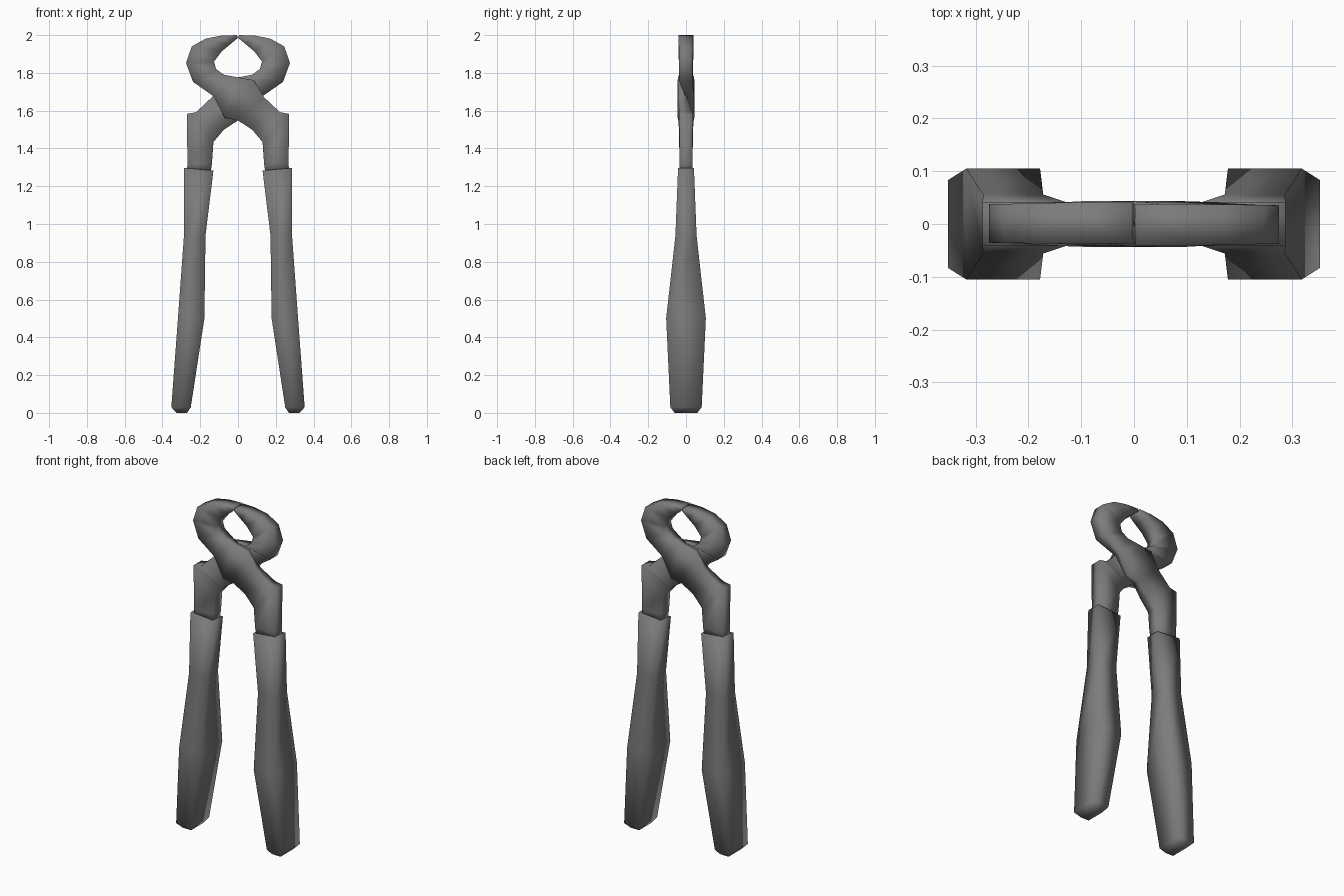
import bpy, bmesh
from math import pi
from mathutils import Matrix

cube = bpy.data.objects.get("Cube")
if cube:
    bpy.data.objects.remove(cube, do_unlink=True)

steel = bpy.data.materials.new("dark_grey_steel")
steel.use_nodes = True
steel.diffuse_color = (0.2, 0.2, 0.2, 1)
steel.node_tree.nodes["Principled BSDF"].inputs["Base Color"].default_value = (0.2, 0.2, 0.2, 1)


def loft(name, sections, turned):
    """Skin four-sided sections: (xa, za, xb, zb, front y, back y)."""
    bm = bmesh.new()
    rings = []
    for xa, za, xb, zb, y0, y1 in sections:
        corners = ((xa, y0, za), (xa, y1, za), (xb, y1, zb), (xb, y0, zb))
        rings.append([bm.verts.new(c) for c in corners])
    for low, high in zip(rings, rings[1:]):
        for i in range(4):
            j = (i + 1) % 4
            bm.faces.new((low[i], low[j], high[j], high[i]))
    bm.faces.new(rings[0])
    bm.faces.new(rings[-1])
    if turned:
        bm.transform(Matrix.Rotation(pi, 4, 'Z'))
    bmesh.ops.recalc_face_normals(bm, faces=bm.faces)
    for f in bm.faces:
        f.smooth = True
    mesh = bpy.data.meshes.new(name)
    bm.to_mesh(mesh)
    bm.free()
    mesh.materials.append(steel)
    bpy.context.collection.objects.link(bpy.data.objects.new(name, mesh))


# Handle grip: outer edge, inner edge, half depth
grip = [(x0, z0, x1, z1, -d, d) for x0, z0, x1, z1, d in (
    (.325, 0, .27, 0, .06),
    (.353, .03, .25, .03, .083),
    (.318, .5, .178, .5, .105),
    (.286, .94, .172, .94, .056),
    (.287, 1.297, .13, 1.283, .042),
)]

# Shank, half-thickness crossing and hooked jaw in one sweep
lever = [
    (.27, 1.27, .145, 1.27, -.033, .033),
    (.268, 1.32, .138, 1.32, -.035, .035),
    (.27, 1.583, .13, 1.434, -.036, .036),
    (.222, 1.592, .074, 1.5, -.037, .036),
    (.137, 1.672, 0, 1.548, -.041, .004),
    (.085, 1.762, -.07, 1.562, -.044, 0),
    (-.01, 1.778, -.13, 1.677, -.042, .004),
    (-.074, 1.79, -.238, 1.752, -.036, .036),
    (-.116, 1.82, -.275, 1.852, -.035, .038),
    (-.127, 1.86, -.245, 1.94, -.036, .038),
    (-.085, 1.915, -.17, 1.982, -.037, .04),
    (-.04, 1.952, -.09, 1.997, -.038, .041),
    (-.001, 1.985, -.005, 2.0, -.038, .041),
]

for side, turned in (("left", False), ("right", True)):
    loft(side + "_handle_grip", grip, turned)
    loft(side + "_lever_and_jaw", lever, turned)
